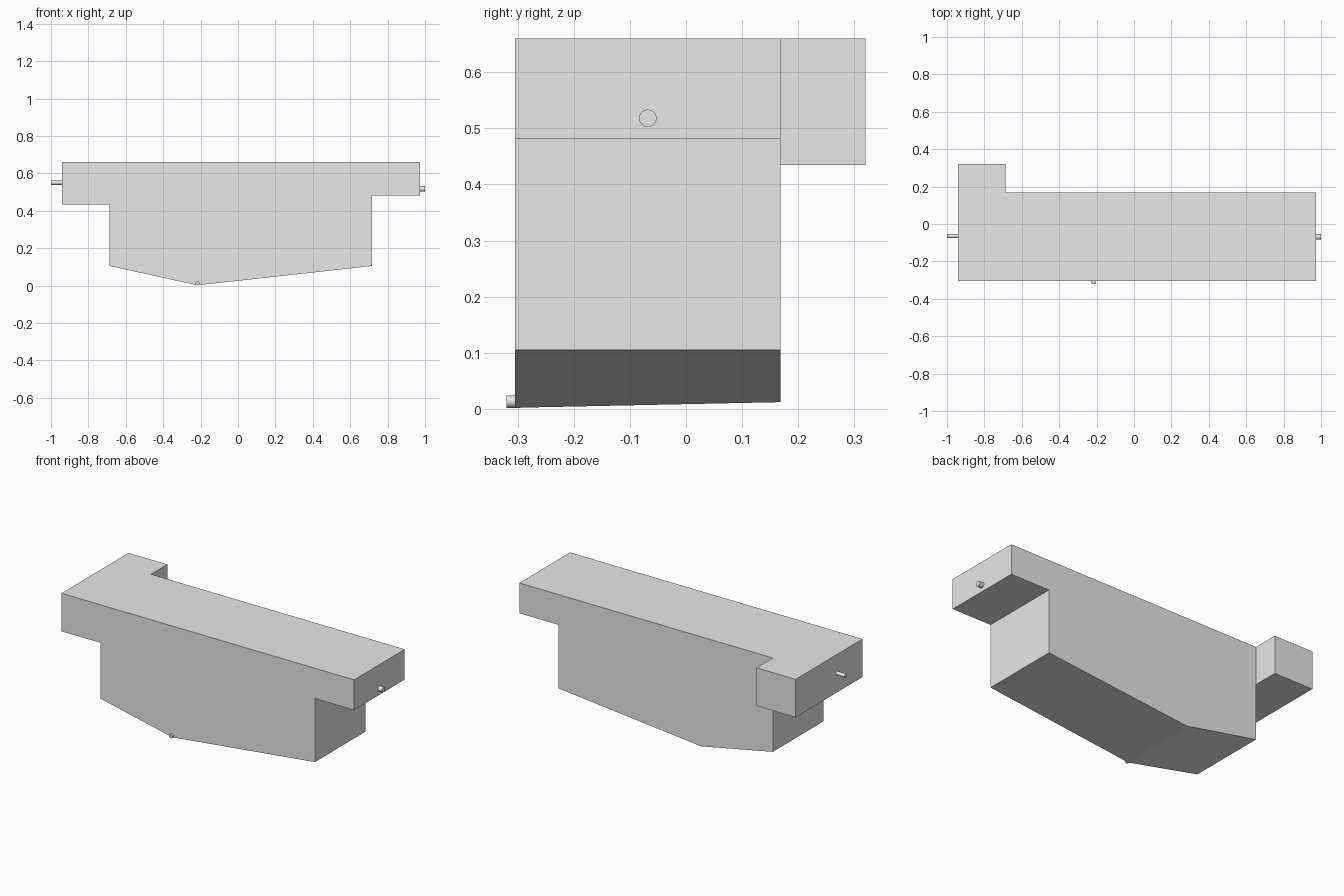
import bpy
import bmesh
from math import pi
from mathutils import Matrix, Vector

default = bpy.data.objects.get("Cube")
if default:
    bpy.data.objects.remove(default)

grey = bpy.data.materials.new("light_grey")
grey.use_nodes = True
GREY = (0.8, 0.8, 0.8, 1)
grey.diffuse_color = GREY
grey.node_tree.nodes["Principled BSDF"].inputs["Base Color"].default_value = GREY

FRONT, BACK, TOP = -0.305, 0.168, 0.66
LEFT_END, RIGHT_END = 0.973, -0.941
RIGHT_WALL = -0.686
RIGHT_STEP = 0.435
KEEL_X = -0.217


def add_object(name, bm):
    bmesh.ops.recalc_face_normals(bm, faces=bm.faces)
    mesh = bpy.data.meshes.new(name)
    bm.to_mesh(mesh)
    bm.free()
    mesh.materials.append(grey)
    obj = bpy.data.objects.new(name, mesh)
    bpy.context.collection.objects.link(obj)
    return obj


# Tank: stepped profile pushed back, with the notch block grown from its rear
profile = [
    (RIGHT_END, TOP), (RIGHT_END, RIGHT_STEP), (RIGHT_WALL, RIGHT_STEP),
    (RIGHT_WALL, 0.105), (KEEL_X, 0.002), (0.717, 0.105),
    (0.717, 0.481), (LEFT_END, 0.481), (LEFT_END, TOP), (RIGHT_WALL, TOP),
]
bm = bmesh.new()
front_face = bm.faces.new([bm.verts.new((x, FRONT, z)) for x, z in profile])
grown = bmesh.ops.extrude_face_region(bm, geom=[front_face], use_keep_orig=True)
back_verts = [v for v in grown["geom"] if isinstance(v, bmesh.types.BMVert)]
bmesh.ops.translate(bm, verts=back_verts, vec=(0, BACK - FRONT, 0))

# Keel rises slightly towards the back
for v in back_verts:
    if v.co.z < 0.05:
        v.co.z += 0.01

# Rear corner block continues the right-hand overhang
back_face = next(f for f in bm.faces if all(v in back_verts for v in f.verts))
corner = [v for v in back_verts if v.co.x < RIGHT_WALL + 0.01 and v.co.z > 0.3]
top_v = next(v for v in corner if v.co.x > RIGHT_END + 0.01 and v.co.z > 0.6)
low_v = next(v for v in corner if v.co.x > RIGHT_END + 0.01 and v.co.z < 0.6)
bmesh.utils.face_split(back_face, top_v, low_v)
block_face = next(f for f in bm.faces if set(f.verts) == set(corner))
block = bmesh.ops.extrude_discrete_faces(bm, faces=[block_face])["faces"][0]
old, new = corner, list(block.verts)
bmesh.ops.translate(bm, verts=new, vec=(0, 0.32 - BACK, 0))
bmesh.ops.remove_doubles(bm, verts=bm.verts, dist=0.0001)
add_object("tank", bm)


# Short round fittings
def fitting(name, start, end, radius):
    start, end = Vector(start), Vector(end)
    axis = end - start
    turn = axis.to_track_quat("Z", "Y").to_matrix().to_4x4()
    bm = bmesh.new()
    bmesh.ops.create_cone(
        bm, cap_ends=True, segments=32, radius1=radius, radius2=radius,
        depth=axis.length, matrix=Matrix.Translation((start + end) / 2) @ turn)
    obj = add_object(name, bm)
    bpy.ops.object.select_all(action="DESELECT")
    obj.select_set(True)
    bpy.context.view_layer.objects.active = obj
    bpy.ops.object.shade_smooth_by_angle(angle=pi / 6)


fitting("left_outlet", (LEFT_END - 0.01, -0.068, 0.518), (1, -0.068, 0.518), 0.0155)
fitting("right_inlet", (RIGHT_END + 0.01, -0.065, 0.55), (-1, -0.065, 0.55), 0.011)
fitting("front_drain", (KEEL_X, FRONT + 0.01, 0.013), (KEEL_X, -0.32, 0.013), 0.011)
